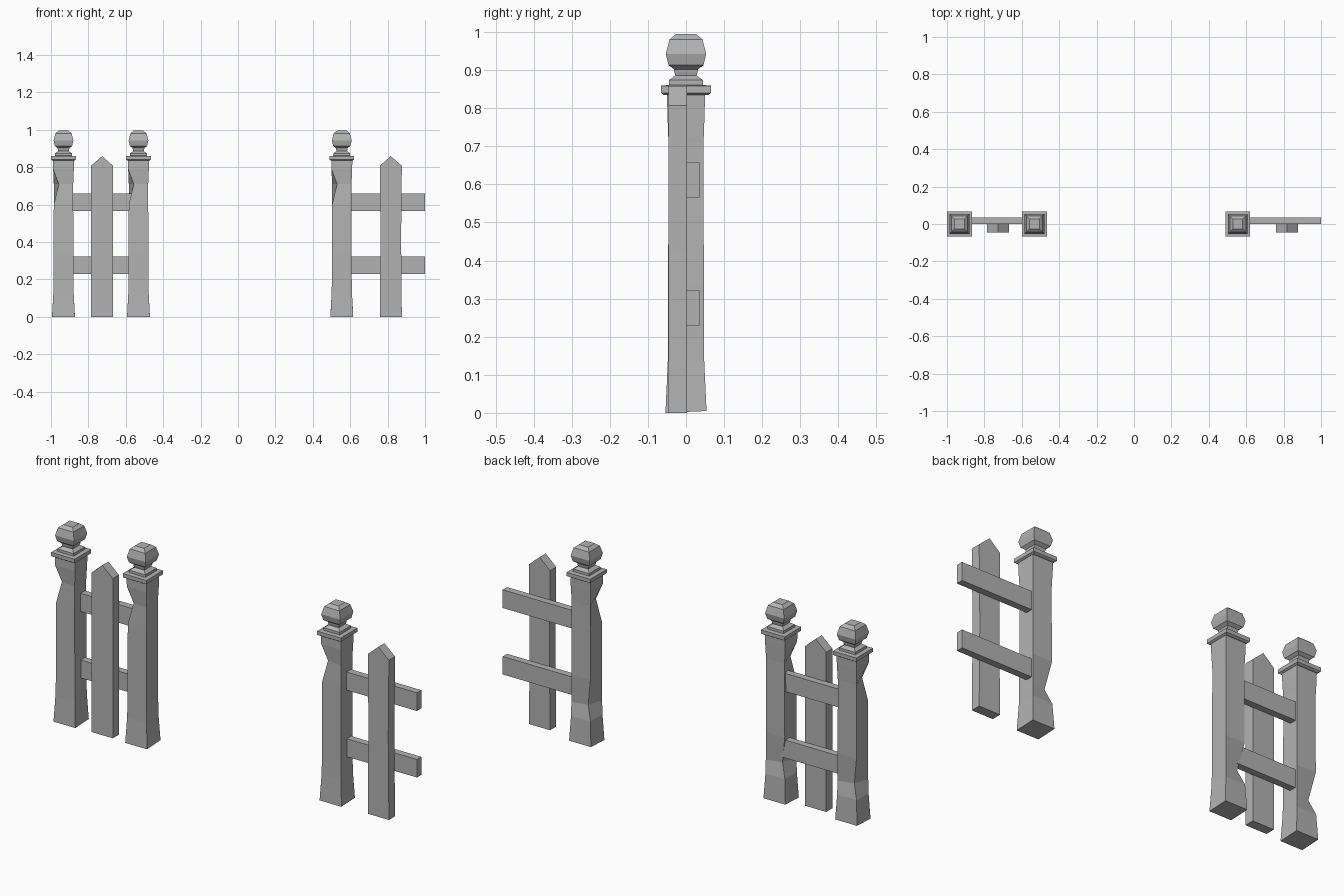
import bpy, bmesh
from mathutils import Vector

if "Cube" in bpy.data.objects:
    bpy.data.objects.remove(bpy.data.objects["Cube"], do_unlink=True)

# Single flat grey
grey = bpy.data.materials.new("weathered_grey")
grey.use_nodes = True
COLOUR = (0.45, 0.45, 0.45, 1)
grey.diffuse_color = COLOUR
grey.node_tree.nodes["Principled BSDF"].inputs["Base Color"].default_value = COLOUR

CORNERS = [(-1, -1), (1, -1), (1, 1), (-1, 1)]


def finish(bm, name, location=(0, 0, 0)):
    bmesh.ops.recalc_face_normals(bm, faces=bm.faces)
    mesh = bpy.data.meshes.new(name)
    bm.to_mesh(mesh)
    bm.free()
    mesh.materials.append(grey)
    obj = bpy.data.objects.new(name, mesh)
    obj.location = location
    bpy.context.collection.objects.link(obj)
    return obj


def loft(name, rings, location=(0, 0, 0)):
    """Join successive closed rings of points and cap both ends."""
    bm = bmesh.new()
    loops = [[bm.verts.new(p) for p in ring] for ring in rings]
    for low, high in zip(loops, loops[1:]):
        for i in range(len(low)):
            j = (i + 1) % len(low)
            bm.faces.new((low[i], low[j], high[j], high[i]))
    bm.faces.new(loops[0][::-1])
    bm.faces.new(loops[-1])
    return finish(bm, name, location)


def square_rings(profile):
    return [[Vector((sx * h, sy * h, z)) for sx, sy in CORNERS] for h, z in profile]


# Post shaft: half width by height, flared at the foot
SHAFT = [(0.054, 0), (0.048, 0.13), (0.047, 0.2), (0.047, 0.34),
         (0.046, 0.6), (0.046, 0.71), (0.049, 0.79), (0.05, 0.845)]
# Square finial with stepped collar, neck and faceted ball
FINIAL = [(0.058, 0.835), (0.066, 0.84), (0.066, 0.859), (0.045, 0.861),
          (0.045, 0.874), (0.036, 0.88), (0.028, 0.886), (0.031, 0.897),
          (0.031, 0.902), (0.046, 0.913), (0.053, 0.943), (0.043, 0.981),
          (0.026, 0.995)]


def make_post(name, x):
    rings = square_rings(SHAFT)
    for ring in rings:
        for p in ring:
            p.x *= 1.13
    rings[5][0] += Vector((0.027, 0.008, 0))     # chip high on the front edge
    rings[2][3] += Vector((0.026, -0.02, 0))     # chip low on the back edge
    for i in (2, 3):
        rings[0][i].z = 0.005
    loft(name + "_shaft", rings, (x, 0, 0))
    loft(name + "_finial", square_rings(FINIAL), (x, 0, 0))


def make_picket(name, x, waist):
    """Pointed board, extruded front to back."""
    outline = [(-0.059, 0), (0.059, 0), (0.059 - waist, 0.42), (0.059, 0.807),
               (0, 0.859), (-0.059, 0.807), (-0.059 + waist, 0.42)]
    loft(name, [[(px, y, pz) for px, pz in outline] for y in (-0.046, 0.003)], (x, 0, 0))


def make_rail(name, x0, x1, z0, z1):
    loft(name, [[(x, y, z) for y, z in
                 ((0.001, z0), (0.036, z0), (0.036, z1), (0.001, z1))] for x in (x0, x1)])


for label, x in (("outer_right_post", -0.933), ("inner_right_post", -0.532),
                 ("left_post", 0.555)):
    make_post(label, x)

make_picket("right_picket", -0.727, 0)
make_picket("left_picket", 0.817, 0.004)

for side, x0, x1 in (("right", -0.92, -0.55), ("left", 0.57, 1.0)):
    make_rail(side + "_upper_rail", x0, x1, 0.566, 0.658)
    make_rail(side + "_lower_rail", x0, x1, 0.23, 0.321)
